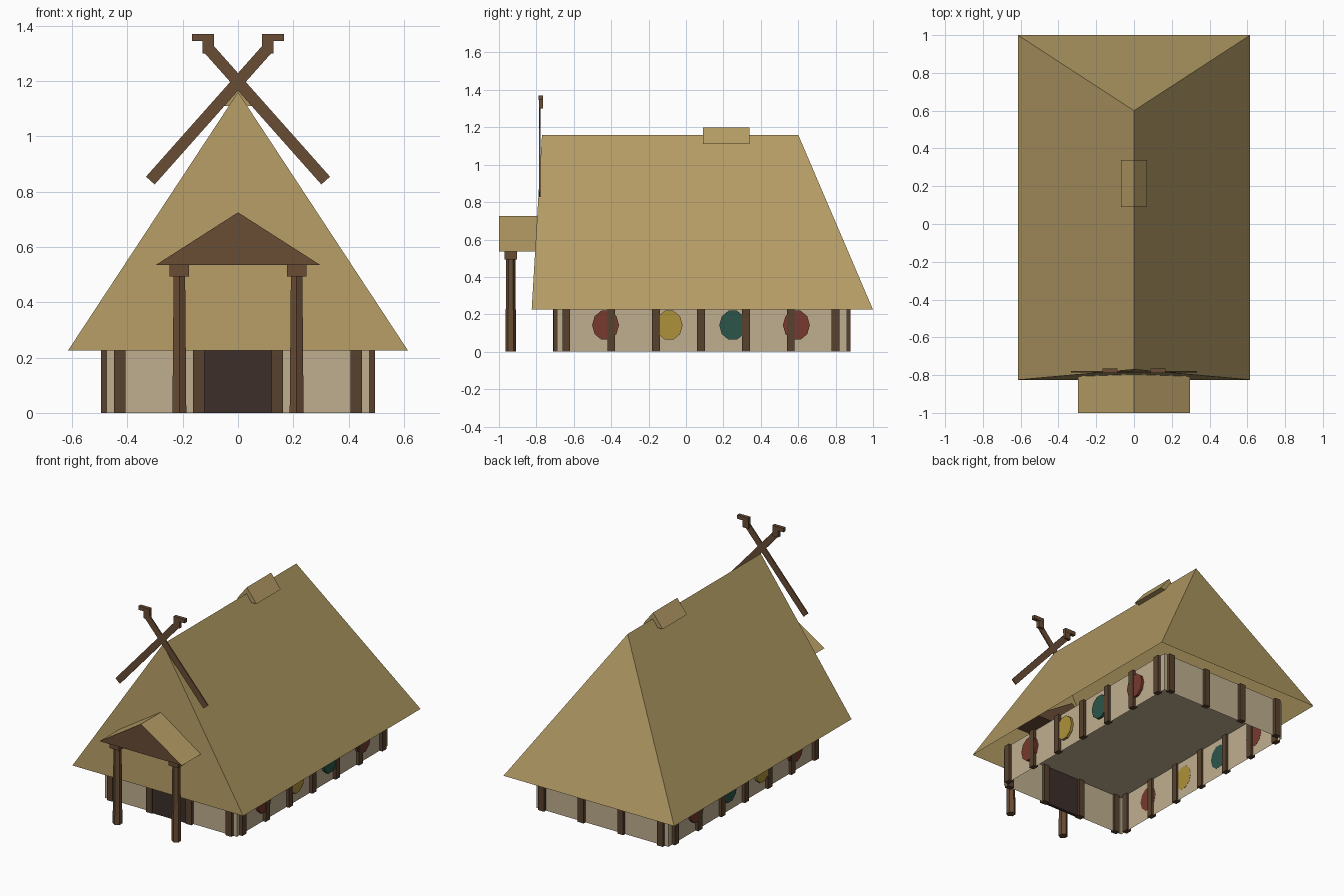
import bpy, math
from mathutils import Vector

if "Cube" in bpy.data.objects:
    bpy.data.objects.remove(bpy.data.objects["Cube"])


def mat(name, r, g, b):
    m = bpy.data.materials.new(name)
    m.diffuse_color = [(c / 255) ** 2.2 for c in (r, g, b)] + [1]
    m.use_nodes = True
    m.node_tree.nodes["Principled BSDF"].inputs["Base Color"].default_value = m.diffuse_color
    return m


THATCH = mat("thatch", 178, 154, 100)
WOOD = mat("wood", 104, 78, 56)
DARK_WOOD = mat("dark_wood", 88, 68, 50)
PLASTER = mat("plaster", 190, 173, 142)
DOOR = mat("door_dark", 62, 50, 46)
RED, YELLOW, TEAL = mat("red", 120, 60, 50), mat("yellow", 172, 144, 60), mat("teal", 48, 86, 74)


def mesh(name, verts, faces, *mats):
    me = bpy.data.meshes.new(name)
    me.from_pydata(verts, [], faces)
    for m in mats:
        me.materials.append(m)
    ob = bpy.data.objects.new(name, me)
    bpy.context.collection.objects.link(ob)
    return ob


def box(name, x, y, z, m):
    """Box from (min, max) ranges."""
    v = [(a, b, c) for c in z for a, b in
         ((x[0], y[0]), (x[1], y[0]), (x[1], y[1]), (x[0], y[1]))]
    return mesh(name, v, [(3, 2, 1, 0), (4, 5, 6, 7), (0, 1, 5, 4),
                          (1, 2, 6, 5), (2, 3, 7, 6), (3, 0, 4, 7)], m)


def post(name, x, y, sx, sy, top, m):
    return box(name, (x - sx / 2, x + sx / 2), (y - sy / 2, y + sy / 2), (0, top), m)


def gable_prism(name, w, y0, y1, z0, z1, slope_mat, end_mat):
    v = [(s, y, z) for y in (y0, y1) for s, z in ((-w, z0), (w, z0), (0, z1))]
    ob = mesh(name, v, [(1, 4, 5, 2), (3, 0, 2, 5), (0, 1, 2), (5, 4, 3), (0, 3, 4, 1)],
              slope_mat, end_mat)
    for p in list(ob.data.polygons)[2:]:
        p.material_index = 1
    return ob


# Main thatched roof: open shell, steep gable in front and hip at the back
W, E = 0.615, 0.225
mesh("thatched_roof",
     [(-W, -0.825, E), (W, -0.825, E), (W, 1, E), (-W, 1, E), (0, -0.77, 1.16), (0, 0.6, 1.16)],
     [(0, 1, 4), (1, 2, 5, 4), (2, 3, 5), (3, 0, 4, 5)], THATCH)
gable_prism("ridge_smoke_cap", 0.07, 0.09, 0.34, 1.11, 1.20, THATCH, THATCH)

# Walls: open at the bottom, closed by a ceiling
TOP = 0.26
v = [(x, y, z) for z in (0, TOP) for x, y in
     ((-0.475, -0.69), (0.475, -0.69), (0.475, 0.86), (-0.475, 0.86))]
mesh("walls", v, [(4, 5, 6, 7), (0, 1, 5, 4), (1, 2, 6, 5), (2, 3, 7, 6), (3, 0, 4, 7)], PLASTER)
box("doorway", (-0.125, 0.125), (-0.705, -0.685), (0, TOP), DOOR)

# Wall posts and painted shields
for s in (-1, 1):
    for i in range(7):
        post("side_post", s * 0.478, -0.64 + 0.24 * i, 0.034, 0.042, TOP, DARK_WOOD)
    post("front_corner_post", s * 0.428, -0.692, 0.042, 0.034, TOP, DARK_WOOD)
    post("door_post", s * 0.142, -0.692, 0.042, 0.04, TOP, DARK_WOOD)
    for x in (0.428, 0.143):
        post("back_post", s * x, 0.863, 0.042, 0.034, TOP, DARK_WOOD)
    for y, m in ((-0.43, RED), (-0.09, YELLOW), (0.25, TEAL), (0.59, RED)):
        bpy.ops.mesh.primitive_cylinder_add(vertices=10, radius=0.08, depth=0.018,
                                            location=(s * 0.483, y, 0.142),
                                            rotation=(0, math.pi / 2, 0))
        ob = bpy.context.object
        ob.name = "wall_shield"
        ob.scale = (1.02, 0.9, 1)
        ob.data.materials.append(m)

# Porch: tapered posts with capitals and a small gabled roof
for s in (-1, 1):
    bpy.ops.mesh.primitive_cone_add(vertices=6, radius1=0.029, radius2=0.024, depth=0.5,
                                    location=(s * 0.212, -0.937, 0.25))
    ob = bpy.context.object
    ob.name = "porch_post"
    ob.data.materials.append(WOOD)
    box("porch_capital", (s * 0.212 - 0.035, s * 0.212 + 0.035), (-0.97, -0.904),
        (0.493, 0.54), WOOD)
gable_prism("porch_roof", 0.297, -1.0, -0.6, 0.535, 0.725, THATCH, WOOD)

# Crossed gable beams with hooked finials
for s in (-1, 1):
    a, b = Vector((s * 0.317, 0, 0.84)), Vector((-s * 0.105, 0, 1.315))
    d = (b - a).normalized()
    n = Vector((-d.z, 0, d.x)) * 0.021
    if s < 0:
        n = -n
    y0, y1 = -0.786, -0.778
    prof = [a - n, b - n, b + n, a + n]
    v = [(p.x, y, p.z) for y in (y0, y1) for p in prof]
    faces = [(0, 1, 2, 3), (7, 6, 5, 4)] + [(i, i + 4, (i + 1) % 4 + 4, (i + 1) % 4)
                                            for i in range(4)]
    ob = mesh("crossed_beam", v, faces, WOOD)
    if s < 0:
        ob.data.flip_normals()
    ob.data.validate()
    box("finial_neck", sorted((s * 0.087, s * 0.128)), (-0.787, -0.765), (1.30, 1.365), WOOD)
    box("finial_head", sorted((s * 0.087, s * 0.166)), (-0.788, -0.764), (1.345, 1.37), WOOD)
